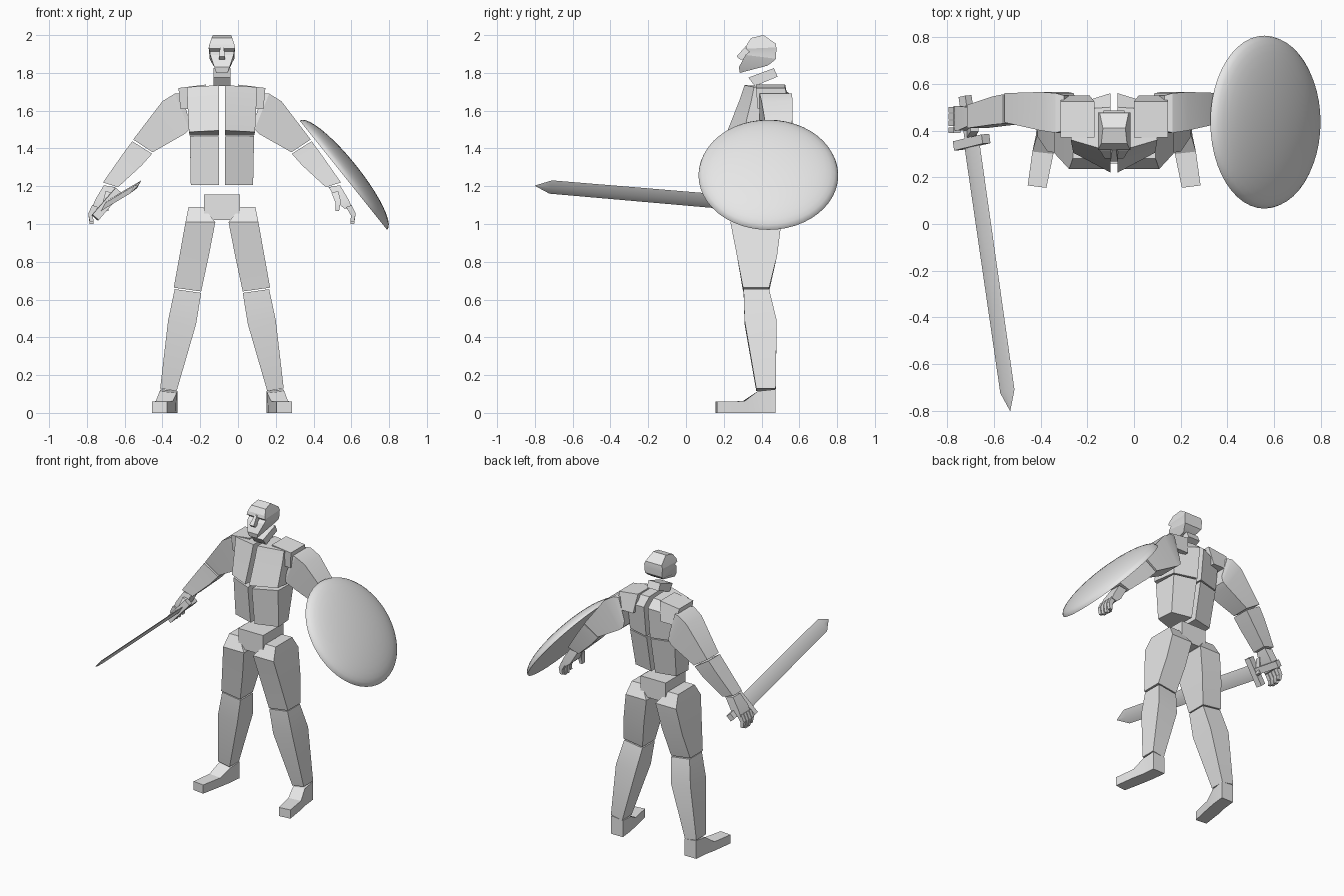
import bpy, bmesh, math
from mathutils import Vector

MID = -0.085  # symmetry plane of the body

grey = bpy.data.materials.new("light_grey")
grey.diffuse_color = (0.8, 0.8, 0.8, 1)


def finish(name, bm, angle=30):
    bmesh.ops.recalc_face_normals(bm, faces=bm.faces[:])
    me = bpy.data.meshes.new(name)
    bm.to_mesh(me)
    bm.free()
    me.materials.append(grey)
    ob = bpy.data.objects.new(name, me)
    bpy.context.collection.objects.link(ob)
    bpy.ops.object.select_all(action='DESELECT')
    ob.select_set(True)
    bpy.context.view_layer.objects.active = ob
    bpy.ops.object.shade_smooth_by_angle(angle=math.radians(angle))
    return ob


def loft(name, rings, angle=30):
    """Skin a stack of equal-sized rings and cap both ends."""
    bm = bmesh.new()
    vs = [[bm.verts.new(p) for p in r] for r in rings]
    n = len(rings[0])
    for a, b in zip(vs, vs[1:]):
        for i in range(n):
            j = (i + 1) % n
            bm.faces.new((a[i], a[j], b[j], b[i]))
    bm.faces.new(vs[0])
    bm.faces.new(vs[-1])
    return finish(name, bm, angle)


def pair(name, rings, angle=30):
    """Loft a right-hand part and its mirror image."""
    loft("right_" + name, rings, angle)
    loft("left_" + name, [[(2 * MID - x, y, z) for x, y, z in r] for r in rings], angle)


def slab(xa, za, xb, zb, y0, y1):
    """Quad ring from two x-z points, spanning y0 to y1."""
    return [(xa, y0, za), (xb, y0, zb), (xb, y1, zb), (xa, y1, za)]


def level(hf, yf, zf, hb, yb, zb):
    """Symmetric quad ring: front half-width, y, z, then the back ones."""
    return [(MID - hf, yf, zf), (MID + hf, yf, zf), (MID + hb, yb, zb), (MID - hb, yb, zb)]


def flat(x0, x1, y0, y1, z):
    return slab(x0, z, x1, z, y0, y1)


# Head, nose and neck
loft("head", [level(.030, .285, 1.80, .040, .43, 1.838),
              level(.040, .280, 1.83, .055, .455, 1.855),
              level(.062, .315, 1.895, .066, .476, 1.875),
              level(.064, .335, 1.912, .068, .478, 1.915),
              level(.070, .316, 1.928, .070, .478, 1.935),
              level(.066, .322, 1.95, .062, .476, 1.955),
              level(.055, .345, 1.985, .048, .41, 2.0)], 15)
loft("nose", [level(.016, .285, 1.872, .016, .34, 1.872),
              level(.016, .268, 1.887, .016, .34, 1.887),
              level(.009, .315, 1.94, .009, .34, 1.94)], 15)
loft("neck", [level(.045, .365, 1.73, .045, .485, 1.78),
              level(.045, .33, 1.775, .045, .465, 1.825)])

# Split torso: chest and abdomen halves with a gap between
pair("chest", [
    [(-.10, .22, 1.495), (-.26, .305, 1.487), (-.255, .49, 1.468), (-.10, .535, 1.468)],
    [(-.10, .285, 1.66), (-.268, .345, 1.65), (-.26, .51, 1.65), (-.10, .56, 1.68)],
    [(-.10, .31, 1.735), (-.27, .36, 1.725), (-.25, .49, 1.72), (-.10, .50, 1.73)]])
pair("abdomen", [
    [(-.10, .28, 1.207), (-.25, .33, 1.207), (-.24, .45, 1.207), (-.10, .48, 1.207)],
    [(-.10, .25, 1.462), (-.255, .315, 1.465), (-.255, .49, 1.46), (-.10, .53, 1.46)]])
pair("shoulder_block", [flat(-.305, -.19, .38, .55, 1.61),
                        slab(-.315, 1.72, -.17, 1.738, .37, .525)])
loft("pelvis", [flat(-.18, .01, .26, .48, 1.02), flat(-.18, .01, .26, .48, 1.155)])

# Arms
pair("upper_arm", [slab(-.30, 1.69, -.255, 1.54, .40, .55),
                   slab(-.335, 1.69, -.258, 1.50, .39, .56),
                   slab(-.40, 1.65, -.285, 1.475, .40, .565),
                   slab(-.555, 1.447, -.452, 1.38, .435, .56)])
pair("forearm", [slab(-.56, 1.438, -.455, 1.372, .43, .555),
                 slab(-.61, 1.37, -.51, 1.31, .425, .545),
                 slab(-.715, 1.22, -.635, 1.195, .41, .51)])

# Hands
pair("palm", [slab(-.71, 1.205, -.65, 1.195, .42, .50),
              slab(-.755, 1.13, -.70, 1.11, .40, .505),
              slab(-.772, 1.09, -.735, 1.08, .40, .505)])
for i in range(4):
    y = .39 + i * .029
    tip = 1.0 + (.012 if i in (0, 3) else 0)
    pair("finger_%d" % (i + 1), [slab(-.772, 1.10, -.742, 1.09, y, y + .024),
                                 slab(-.793, 1.055, -.768, 1.045, y, y + .024),
                                 slab(-.785, tip, -.765, tip, y + .002, y + .021)])
pair("thumb", [slab(-.70, 1.175, -.665, 1.165, .395, .43),
               slab(-.715, 1.12, -.685, 1.115, .37, .405),
               slab(-.705, 1.07, -.685, 1.07, .37, .40)])

# Legs
pair("thigh", [flat(-.262, -.185, .28, .46, 1.09),
               slab(-.278, 1.01, -.12, 1.01, .235, .505),
               slab(-.31, .83, -.155, .83, .27, .482),
               slab(-.34, .663, -.195, .643, .302, .44)])
pair("shin", [slab(-.335, .655, -.195, .635, .305, .44),
              slab(-.37, .49, -.222, .47, .31, .48),
              slab(-.412, .13, -.325, .115, .372, .475)])

# Feet, toes turned slightly outwards
pair("foot", [
    [(-.455, .165, 0), (-.375, .155, 0), (-.375, .155, .06), (-.455, .165, .06)],
    [(-.435, .31, 0), (-.345, .30, 0), (-.345, .30, .062), (-.435, .31, .062)],
    [(-.42, .38, 0), (-.33, .38, 0), (-.325, .38, .105), (-.415, .38, .115)],
    [(-.41, .475, 0), (-.32, .475, 0), (-.32, .475, .115), (-.41, .475, .125)]], 15)

# Sword: sections along its axis, width tilted upwards to the right
base, tip = Vector((-.695, .35, 1.105)), Vector((-.53, -.8, 1.203))
axis = (tip - base).normalized()
wide = Vector((.66, 0, .75))
wide = (wide - axis * wide.dot(axis)).normalized()
thin = axis.cross(wide)


def section(t, w, h, diamond=False):
    c = base + axis * t
    if diamond:
        return [c + wide * w, c + thin * h, c - wide * w, c - thin * h]
    return [c + wide * w * a + thin * h * b for a, b in ((1, 1), (-1, 1), (-1, -1), (1, -1))]


length = (tip - base).length
loft("sword_blade", [section(0, .05, .011, True), section(length - .085, .047, .010, True),
                     section(length, .001, .001, True)], 40)
loft("sword_guard", [section(-.02, .095, .022), section(.02, .095, .022)])
loft("sword_grip", [section(-.20, .022, .018), section(-.01, .022, .018)])

# Round domed shield with a flat back
bm = bmesh.new()
R, H, SEG, STEPS = .37, .085, 48, 10
centre = Vector((.558, .436, 1.258))
out, up, side = Vector((.781, 0, .625)), Vector((-.625, 0, .781)), Vector((0, 1, 0))
rows = []
for k in range(STEPS):
    a = k / STEPS * math.pi / 2
    r, h = R * math.cos(a), H * math.sin(a)
    rows.append([bm.verts.new(centre + out * h + up * r * math.cos(t) + side * r * math.sin(t))
                 for t in (2 * math.pi * i / SEG for i in range(SEG))])
for p, q in zip(rows, rows[1:]):
    for i in range(SEG):
        j = (i + 1) % SEG
        bm.faces.new((p[i], p[j], q[j], q[i]))
top = bm.verts.new(centre + out * H)
for i in range(SEG):
    bm.faces.new((rows[-1][i], rows[-1][(i + 1) % SEG], top))
bm.faces.new(rows[0])
finish("shield", bm, 40)
